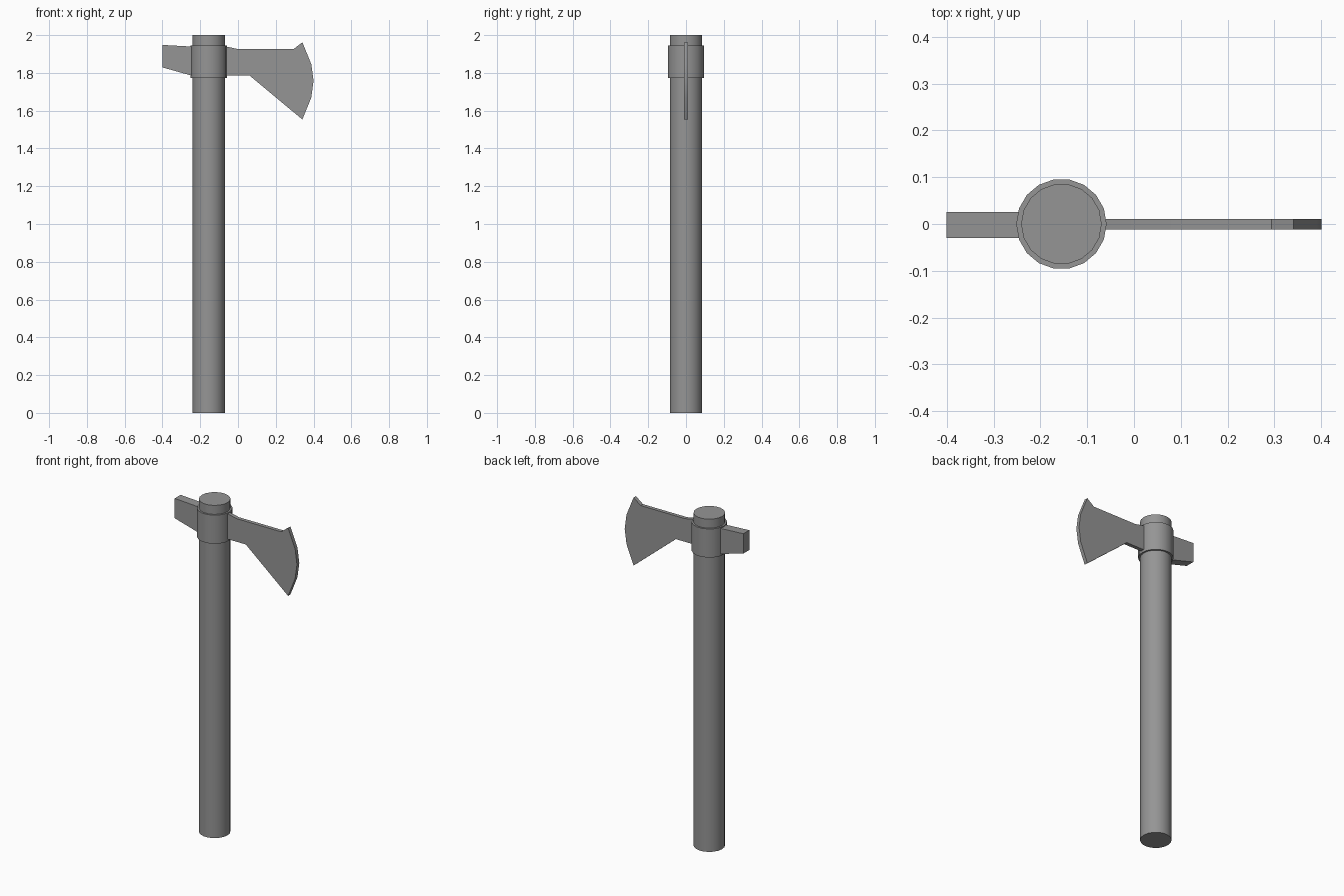
import bpy, bmesh
from math import radians

if "Cube" in bpy.data.objects:
    bpy.data.objects.remove(bpy.data.objects["Cube"])

AXIS_X = -0.155  # handle axis

grey = bpy.data.materials.new("dark_grey")
grey.diffuse_color = (0.3, 0.3, 0.3, 1)
grey.use_nodes = True
grey.node_tree.nodes["Principled BSDF"].inputs["Base Color"].default_value = grey.diffuse_color


def post(name, radius, z0, z1):
    """Upright 18-sided smooth cylinder on the handle axis."""
    bpy.ops.mesh.primitive_cylinder_add(vertices=18, radius=radius, depth=z1 - z0,
                                        location=(AXIS_X, 0, (z0 + z1) / 2),
                                        rotation=(0, 0, radians(90)))
    ob = bpy.context.object
    ob.name = name
    ob.data.materials.append(grey)
    bpy.ops.object.shade_smooth_by_angle(angle=radians(35))
    return ob


def slab(name, profile, y0, y1):
    """Flat plate: an x-z outline extruded along y."""
    bm = bmesh.new()
    face = bm.faces.new([bm.verts.new((x, y0, z)) for x, z in profile])
    ext = bmesh.ops.extrude_face_region(bm, geom=[face])
    verts = [g for g in ext["geom"] if isinstance(g, bmesh.types.BMVert)]
    bmesh.ops.translate(bm, verts=verts, vec=(0, y1 - y0, 0))
    # Keep the outline face as the near side of a closed plate
    if not face.is_valid:
        bm.faces.new([v for v in bm.verts if v not in verts])
    bmesh.ops.recalc_face_normals(bm, faces=bm.faces)
    mesh = bpy.data.meshes.new(name)
    bm.to_mesh(mesh)
    bm.free()
    mesh.materials.append(grey)
    ob = bpy.data.objects.new(name, mesh)
    bpy.context.collection.objects.link(ob)
    return ob


# Handle and the collar around it
post("handle", 0.086, 0, 2)
post("collar", 0.0965, 1.774, 1.946)

# Hammer block at the back
slab("poll", [(-0.4, 1.948), (-0.4, 1.829), (-0.24, 1.784), (-0.24, 1.939)], -0.03, 0.026)

# Flaring blade with curved cutting edge
blade = slab("blade", [(-0.07, 1.941), (0.0, 1.926), (0.294, 1.926), (0.341, 1.962),
                       (0.388, 1.846), (0.4, 1.758), (0.388, 1.67), (0.341, 1.553),
                       (0.06, 1.787), (-0.07, 1.787)], -0.0115, 0.011)
bpy.ops.object.select_all(action='DESELECT')
blade.select_set(True)
bpy.context.view_layer.objects.active = blade
bpy.ops.object.shade_smooth_by_angle(angle=radians(30))
